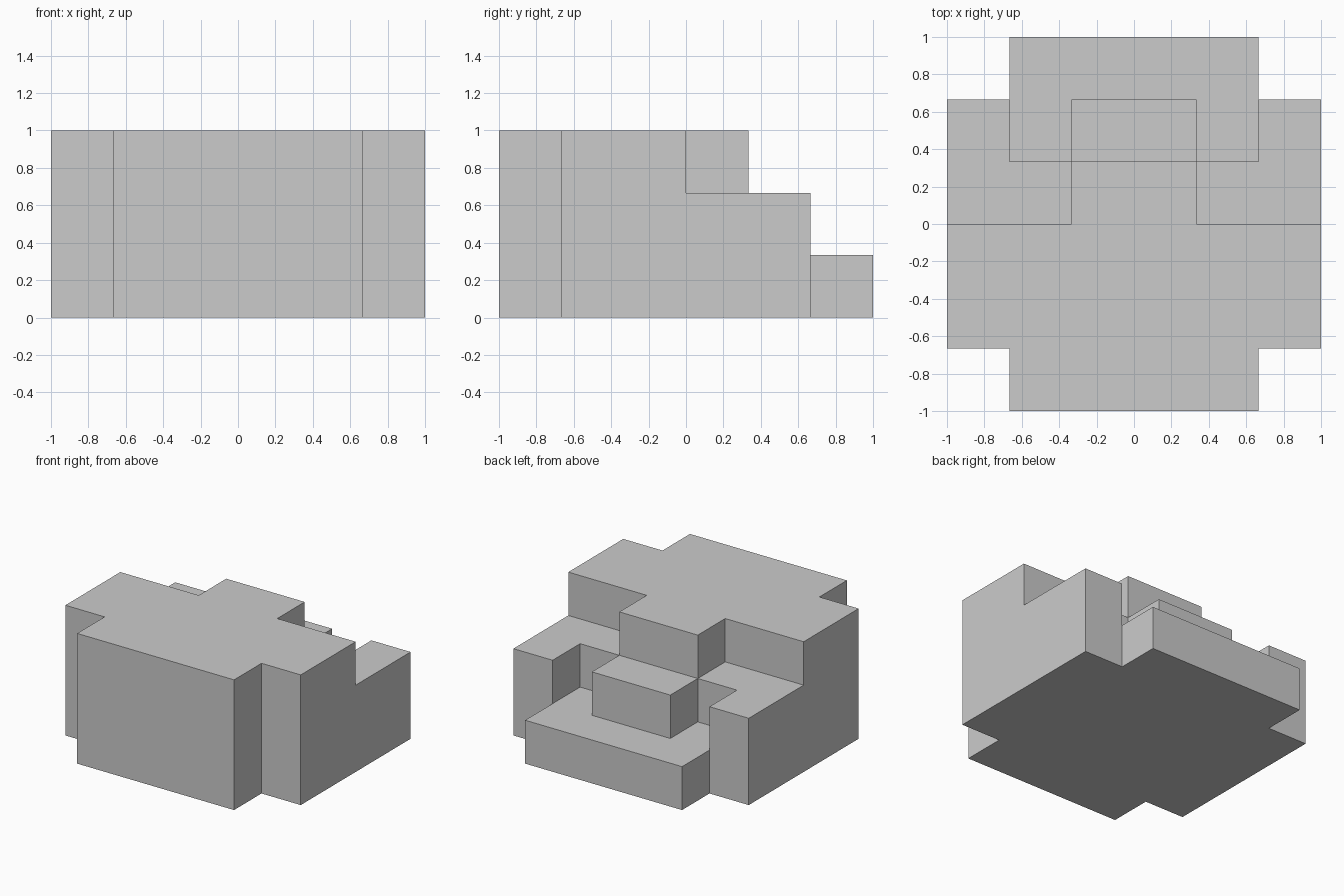
import bpy, bmesh
from mathutils import Vector

if "Cube" in bpy.data.objects:
    bpy.data.objects.remove(bpy.data.objects["Cube"])

# Height of each grid column in steps, rows from front to back
HEIGHTS = ["033330",
           "333333",
           "333333",
           "223322",
           "212212",
           "011110"]
STEP = 1 / 3

filled = {(x, y, z) for y, row in enumerate(HEIGHTS)
          for x, h in enumerate(row) for z in range(int(h))}


def add_face(bm, cell, axis, sign):
    """Add one outward-facing square on the given side of a cell."""
    u, v = (axis + 1) % 3, (axis + 2) % 3
    corners = [(0, 0), (1, 0), (1, 1), (0, 1)][::sign]
    verts = []
    for a, b in corners:
        p = Vector(cell)
        p[axis] += 1 if sign > 0 else 0
        p[u] += a
        p[v] += b
        verts.append(bm.verts.new((p - Vector((3, 3, 0))) * STEP))
    bm.faces.new(verts)


# Only the exposed sides form the shell
bm = bmesh.new()
for cell in sorted(filled):
    for axis in range(3):
        for sign in (1, -1):
            neighbour = list(cell)
            neighbour[axis] += sign
            if tuple(neighbour) not in filled:
                add_face(bm, cell, axis, sign)

# Weld and merge coplanar squares into clean flat faces
bmesh.ops.remove_doubles(bm, verts=bm.verts[:], dist=1e-4)
bmesh.ops.dissolve_limit(bm, angle_limit=0.01, verts=bm.verts[:], edges=bm.edges[:])

mesh = bpy.data.meshes.new("stepped_block")
bm.to_mesh(mesh)
bm.free()
bpy.context.collection.objects.link(bpy.data.objects.new("stepped_block", mesh))
